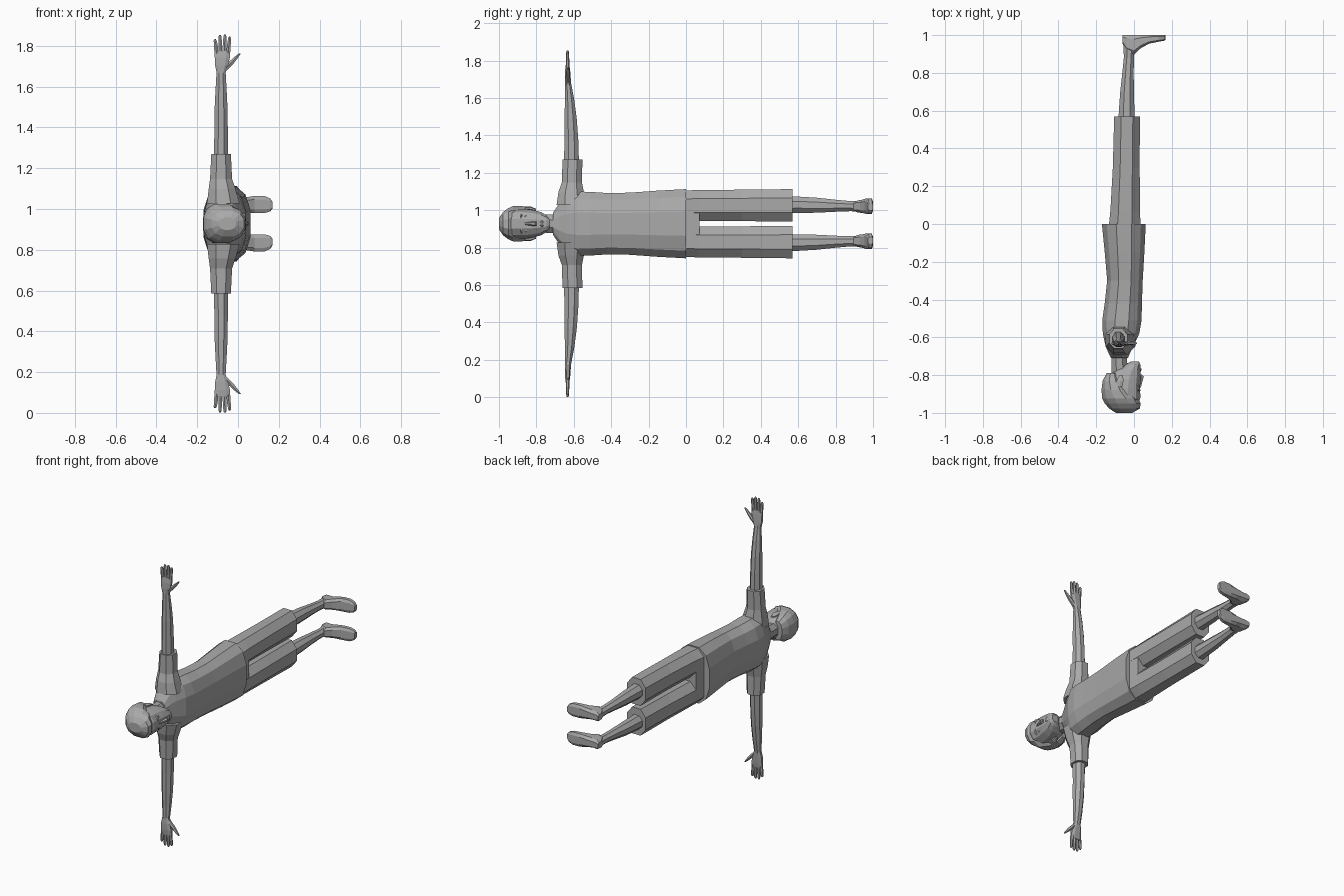
import bpy, bmesh, math
from mathutils import Vector

CZ = 0.928  # height of the body's plane of symmetry

grey = bpy.data.materials.new("plain grey")
grey.diffuse_color = (0.40, 0.40, 0.40, 1)

AXES = {"x": (1, 2), "y": (0, 2), "z": (0, 1)}


def loft(name, axis, rings, n=8, e=1.0, turn=0.5, mirror=False):
    """Skin rings (x, y, side offset, radius a, radius b) lying across an axis."""
    a, b = AXES[axis]
    prof = []
    for i in range(n):
        t = 2 * math.pi * (i + turn) / n
        c, s = math.cos(t), math.sin(t)
        prof.append((math.copysign(abs(c) ** e, c), math.copysign(abs(s) ** e, s)))
    ma = max(abs(p[0]) for p in prof)
    mb = max(abs(p[1]) for p in prof)
    bm = bmesh.new()
    loops = []
    for x, y, z, ra, rb in rings:
        loop = []
        for c, s in prof:
            v = Vector((x, y, z))
            v[a] += ra * c / ma
            v[b] += rb * s / mb
            loop.append(bm.verts.new(v))
        loops.append(loop)
    for l0, l1 in zip(loops, loops[1:]):
        for i in range(n):
            j = (i + 1) % n
            bm.faces.new((l0[i], l0[j], l1[j], l1[i]))
    bm.faces.new(loops[0])
    bm.faces.new(loops[-1])
    bmesh.ops.recalc_face_normals(bm, faces=bm.faces)
    me = bpy.data.meshes.new(name)
    bm.to_mesh(me)
    bm.free()
    me.materials.append(grey)
    ob = bpy.data.objects.new(name, me)
    ob.location.z = CZ
    bpy.context.collection.objects.link(ob)
    if mirror:
        m = ob.modifiers.new("mirror", "MIRROR")
        m.use_axis = (False, False, True)
        m.use_mirror_merge = False
    return ob


def span(rows):
    """Rows (y, back x, front x, half width, side offset) to rings across y."""
    return [((x0 + x1) / 2, y, o, (x1 - x0) / 2, w) for y, x0, x1, w, o in rows]


# Shirt body, hem at y = 0, narrowing to the neck
loft("shirt_body", "y", span([
    (0.0, -0.17, 0.062, 0.185, 0), (-0.15, -0.155, 0.055, 0.177, 0),
    (-0.30, -0.142, 0.046, 0.166, 0), (-0.42, -0.155, 0.042, 0.164, 0),
    (-0.51, -0.168, 0.040, 0.170, 0), (-0.58, -0.165, 0.028, 0.172, 0),
    (-0.64, -0.152, 0.0, 0.150, 0), (-0.68, -0.137, -0.02, 0.105, 0),
    (-0.71, -0.122, -0.032, 0.06, 0)]), n=12, e=0.8)

# Sleeves
loft("sleeve", "z", [
    (-0.072, -0.612, 0.10, 0.080, 0.080), (-0.078, -0.614, 0.17, 0.066, 0.068),
    (-0.083, -0.610, 0.22, 0.054, 0.054), (-0.083, -0.607, 0.343, 0.048, 0.053)],
    e=0.9, mirror=True)

# Bare arms
loft("arm", "z", [
    (-0.083, -0.612, 0.32, 0.035, 0.040), (-0.083, -0.613, 0.45, 0.033, 0.037),
    (-0.083, -0.617, 0.56, 0.032, 0.033), (-0.083, -0.622, 0.66, 0.027, 0.025),
    (-0.083, -0.630, 0.75, 0.022, 0.016)], mirror=True)

# Hands: palm, four fingers, thumb
loft("palm", "z", [
    (-0.083, -0.630, 0.74, 0.022, 0.016), (-0.080, -0.632, 0.775, 0.032, 0.016),
    (-0.077, -0.633, 0.815, 0.037, 0.014), (-0.077, -0.633, 0.848, 0.038, 0.010)],
    e=0.8, mirror=True)
for i, (x0, x1, tip) in enumerate([(-0.106, -0.112, 0.905), (-0.087, -0.088, 0.925),
                                   (-0.067, -0.064, 0.927), (-0.048, -0.041, 0.917)]):
    loft(f"finger_{i + 1}", "z", [
        (x0, -0.633, 0.835, 0.0095, 0.010), ((x0 + x1) / 2, -0.633, 0.88, 0.009, 0.009),
        (x1, -0.633, tip - 0.008, 0.0075, 0.007), (x1, -0.633, tip, 0.004, 0.004)],
        n=6, mirror=True)
loft("thumb", "z", [
    (-0.068, -0.631, 0.752, 0.014, 0.013), (-0.038, -0.631, 0.785, 0.016, 0.012),
    (-0.010, -0.631, 0.815, 0.011, 0.009), (0.010, -0.631, 0.836, 0.005, 0.006)],
    n=6, mirror=True)

# Shorts: seat and two straight legs
loft("shorts_seat", "y", span([
    (-0.08, -0.14, 0.035, 0.170, 0), (0.0, -0.132, 0.034, 0.178, 0),
    (0.072, -0.125, 0.030, 0.178, 0)]), n=12, e=0.75)
loft("shorts_leg", "y", span([
    (0.0, -0.132, 0.034, 0.083, 0.095), (0.07, -0.125, 0.032, 0.083, 0.097),
    (0.30, -0.112, 0.030, 0.084, 0.098), (0.57, -0.105, 0.031, 0.087, 0.098)]),
    e=0.9, mirror=True)

# Lower legs
loft("lower_leg", "y", span([
    (0.52, -0.084, 0.006, 0.047, 0.102), (0.60, -0.080, 0.002, 0.044, 0.101),
    (0.70, -0.073, 0.000, 0.040, 0.099), (0.80, -0.062, -0.002, 0.032, 0.096),
    (0.88, -0.054, 0.000, 0.027, 0.094), (0.96, -0.055, 0.006, 0.028, 0.092)]),
    mirror=True)

# Feet, soles flat at y = 1, toes toward +x
foot = [(-0.060, 0.955, 0.020, 0.092), (-0.040, 0.915, 0.030, 0.092),
        (0.000, 0.895, 0.032, 0.092), (0.035, 0.930, 0.036, 0.093),
        (0.080, 0.955, 0.042, 0.094), (0.130, 0.965, 0.042, 0.094),
        (0.158, 0.970, 0.032, 0.092), (0.168, 0.974, 0.018, 0.090)]
loft("foot", "x", [(x, (y + 1) / 2, o, (1 - y) / 2, w) for x, y, w, o in foot],
     e=0.6, mirror=True)

# Neck and head
loft("neck", "y", span([
    (-0.66, -0.130, -0.025, 0.065, 0), (-0.71, -0.120, -0.038, 0.050, 0),
    (-0.80, -0.118, -0.030, 0.046, 0)]))
loft("head", "y", span([
    (-0.728, -0.015, 0.026, 0.022, 0), (-0.745, -0.050, 0.034, 0.044, 0),
    (-0.775, -0.105, 0.034, 0.062, 0), (-0.82, -0.145, 0.035, 0.074, 0),
    (-0.87, -0.160, 0.032, 0.080, 0), (-0.92, -0.160, 0.034, 0.080, 0),
    (-0.965, -0.130, 0.015, 0.062, 0), (-0.988, -0.10, -0.01, 0.035, 0)]),
    n=12, e=0.85)

# Hair cap with a fringe over the forehead
loft("hair", "y", span([
    (-0.79, -0.145, -0.085, 0.060, 0), (-0.83, -0.166, -0.062, 0.084, 0),
    (-0.88, -0.172, -0.025, 0.095, 0), (-0.925, -0.168, 0.022, 0.094, 0),
    (-0.95, -0.155, 0.036, 0.083, 0), (-0.978, -0.130, 0.030, 0.062, 0),
    (-1.0, -0.095, -0.010, 0.030, 0)]), n=12, e=0.85)

# Facial features
loft("nose", "y", span([
    (-0.798, 0.028, 0.042, 0.013, 0), (-0.808, 0.025, 0.052, 0.013, 0),
    (-0.865, 0.025, 0.036, 0.006, 0)]), n=6)
loft("lips", "y", span([
    (-0.762, 0.025, 0.036, 0.014, 0), (-0.770, 0.025, 0.041, 0.020, 0),
    (-0.780, 0.025, 0.037, 0.012, 0)]), n=6)
loft("eye", "x", [(0.018, -0.857, 0.032, 0.008, 0.014), (0.027, -0.857, 0.032, 0.005, 0.010)],
     mirror=True)
loft("brow", "x", [(0.018, -0.880, 0.034, 0.005, 0.019), (0.034, -0.880, 0.032, 0.003, 0.016)],
     n=6, mirror=True)
loft("ear", "y", span([
    (-0.802, -0.078, -0.058, 0.006, 0.074), (-0.830, -0.092, -0.056, 0.010, 0.082),
    (-0.860, -0.092, -0.060, 0.008, 0.084)]), n=6, mirror=True)
